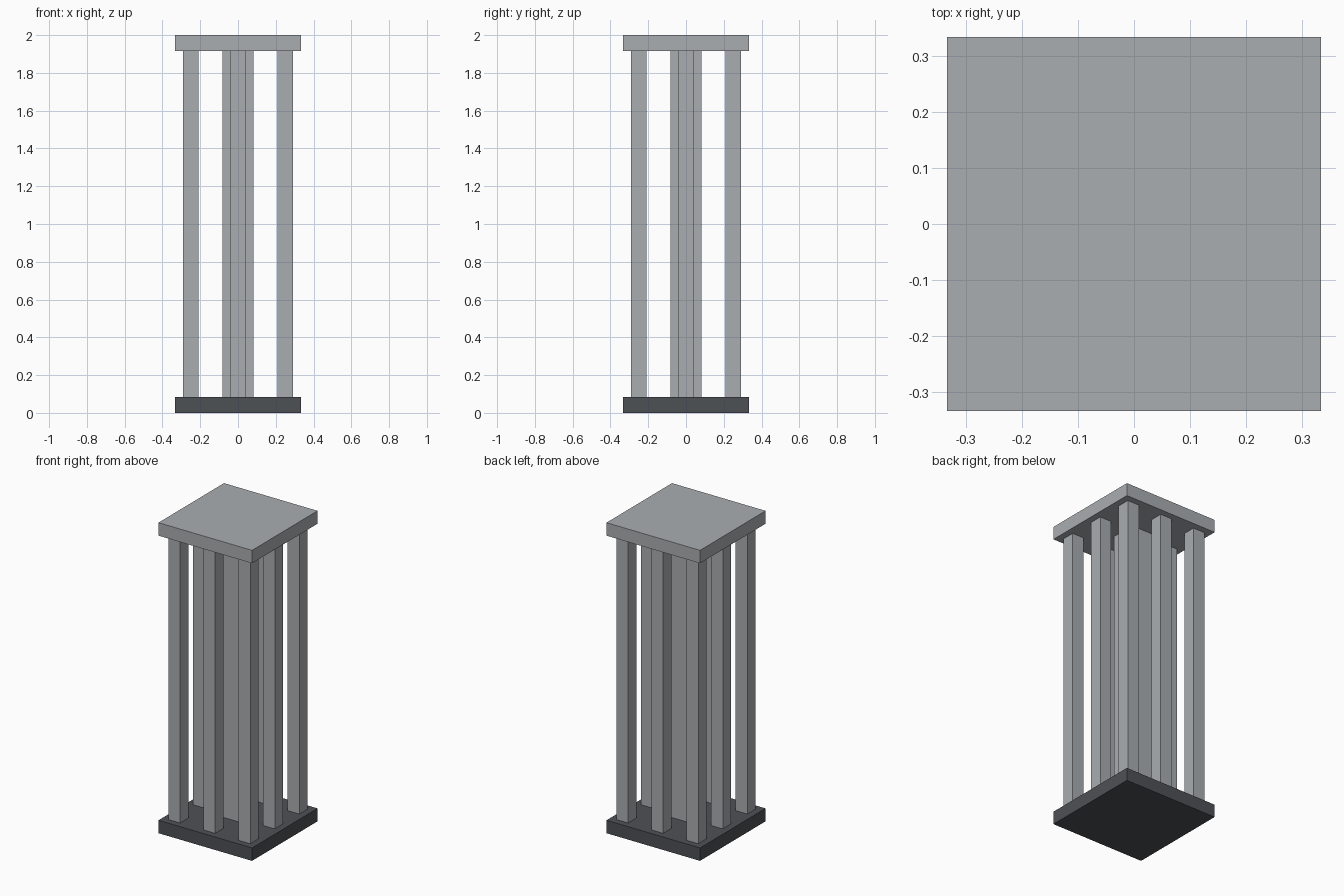
import bpy

old = bpy.data.objects.get("Cube")
if old:
    bpy.data.objects.remove(old, do_unlink=True)


def material(name, rgb):
    mat = bpy.data.materials.new(name)
    mat.use_nodes = True
    color = (*rgb, 1)
    mat.diffuse_color = color
    mat.node_tree.nodes["Principled BSDF"].inputs["Base Color"].default_value = color
    return mat


def box(name, x, y, bottom, top, width, mat):
    bpy.ops.mesh.primitive_cube_add(size=1, location=(x, y, (bottom + top) / 2))
    obj = bpy.context.object
    obj.name = name
    obj.scale = (width, width, top - bottom)
    bpy.ops.object.transform_apply(location=False, rotation=False, scale=True)
    obj.data.materials.append(mat)
    return obj


light_grey = material("light_grey", (0.40, 0.42, 0.434))
dark_grey = material("dark_grey", (0.076, 0.082, 0.091))

UNIT = 1 / 12           # slab thickness and bar width
HEIGHT = 2
SPACING = 3 * UNIT      # distance between bar centres

# Square slabs at both ends
box("base_slab", 0, 0, 0, UNIT, 8 * UNIT, dark_grey)
box("top_slab", 0, 0, HEIGHT - UNIT, HEIGHT, 8 * UNIT, light_grey)

# Thick core post
box("core_post", 0, 0, UNIT, HEIGHT - UNIT, 2 * UNIT, light_grey)

# Ring of eight thin bars around the core
rows = {-1: "front", 0: "middle", 1: "back"}
columns = {-1: "right", 0: "centre", 1: "left"}
for j, row in rows.items():
    for i, column in columns.items():
        if i or j:
            box(f"{row}_{column}_bar", i * SPACING, j * SPACING,
                UNIT, HEIGHT - UNIT, UNIT, light_grey)
